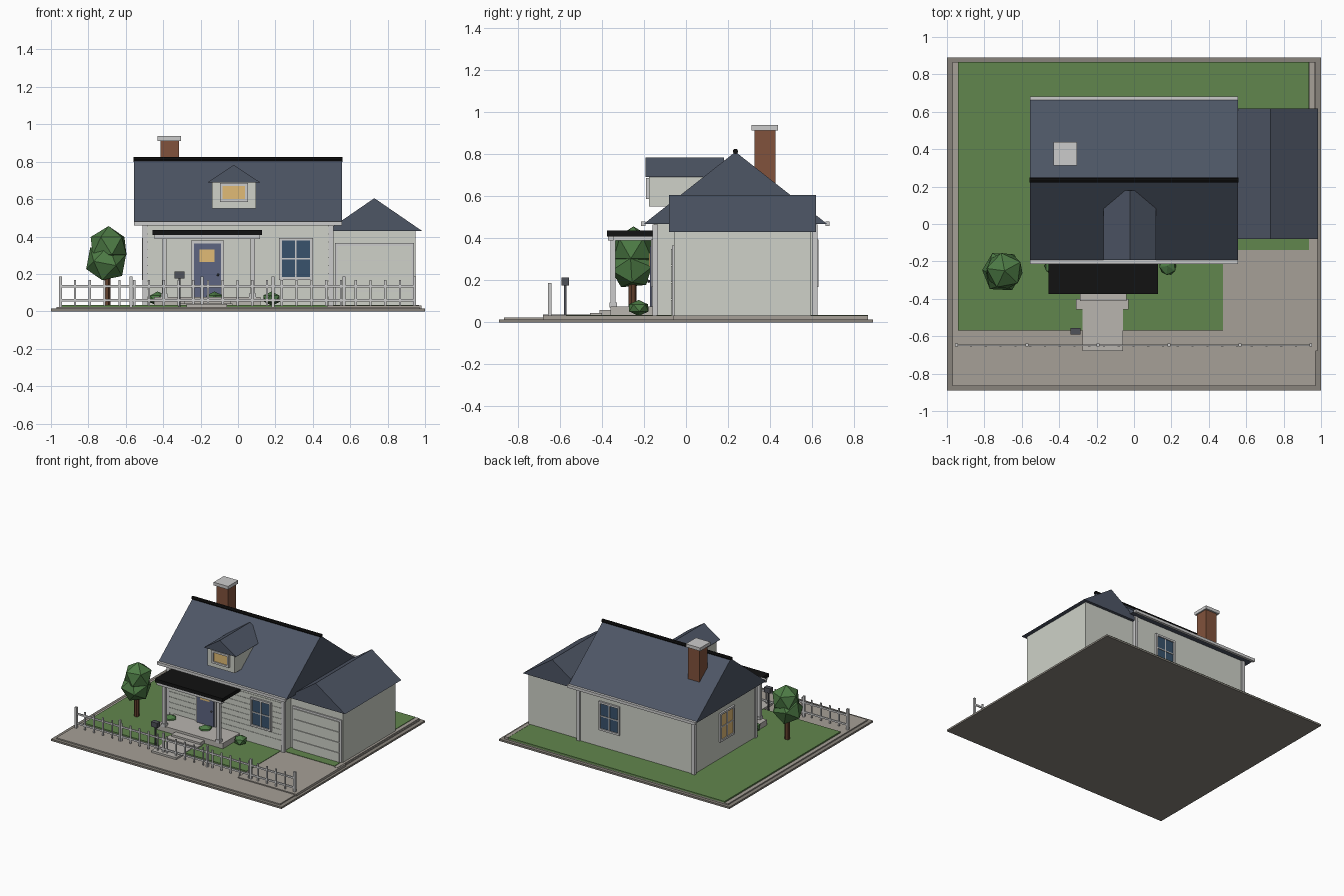
import bpy, math
from mathutils import Vector

if "Cube" in bpy.data.objects:
    bpy.data.objects.remove(bpy.data.objects["Cube"])


def mat(name, r, g, b):
    m = bpy.data.materials.new(name)
    m.diffuse_color = (r, g, b, 1)
    m.use_nodes = True
    m.node_tree.nodes["Principled BSDF"].inputs["Base Color"].default_value = m.diffuse_color
    return m


WALL = mat("wall", .62, .64, .58)
TRIM = mat("trim", .55, .55, .55)
ROOF = mat("roof", .075, .092, .13)
BLACK = mat("black", .006, .006, .006)
GRASS = mat("grass", .12, .24, .075)
PAVE = mat("paving", .38, .35, .31)
STONE = mat("stone", .25, .23, .20)
STEP = mat("step", .48, .46, .43)
BRICK = mat("brick", .22, .085, .045)
LEAF = mat("leaf", .075, .2, .06)
BARK = mat("bark", .12, .05, .025)
GLASS = mat("glass", .04, .085, .15)
GLOW = mat("lit_glass", .75, .5, .18)
DOOR = mat("door", .11, .13, .22)
DARK = mat("dark_metal", .08, .085, .1)


def mesh(name, verts, faces, m):
    me = bpy.data.meshes.new(name)
    me.from_pydata(verts, [], faces)
    me.materials.append(m)
    o = bpy.data.objects.new(name, me)
    bpy.context.collection.objects.link(o)
    return o


def box(name, x, y, z, m):
    """Box from (min, max) ranges."""
    v = [(a, b, c) for a in x for b in y for c in z]
    f = [(0, 1, 3, 2), (4, 6, 7, 5), (0, 4, 5, 1), (2, 3, 7, 6), (0, 2, 6, 4), (1, 5, 7, 3)]
    return mesh(name, v, f, m)


def gable(name, span, length, z, m, ridge_along_x=False):
    """Closed triangular prism roof; span is across the ridge."""
    mid = sum(span) / 2
    prof = [(span[0], z[0]), (span[1], z[0]), (mid, z[1])]
    v = [(t, s, h) if ridge_along_x else (s, t, h) for t in length for s, h in prof]
    f = [(0, 1, 2), (5, 4, 3), (0, 3, 4, 1), (1, 4, 5, 2), (2, 5, 3, 0)]
    if ridge_along_x:
        f = [tuple(reversed(q)) for q in f]
    return mesh(name, v, f, m)


def cyl(name, loc, r, h, m, sides=8, rot=(0, 0, 0)):
    bpy.ops.mesh.primitive_cylinder_add(vertices=sides, radius=r, depth=h, location=loc, rotation=rot)
    o = bpy.context.object
    o.name = name
    o.data.materials.append(m)
    return o


def blob(name, loc, scale, m, rot=(0, 0, 0)):
    bpy.ops.mesh.primitive_ico_sphere_add(subdivisions=1, radius=1, location=loc, rotation=rot)
    o = bpy.context.object
    o.name, o.scale = name, scale
    o.data.materials.append(m)
    return o


def window(name, center, w, h, face, glass, cross=True):
    """Framed window; face is the rotation about z (0 faces -y)."""
    def part(n, x, y, z, m):
        o = box(name + n, x, y, z, m)
        o.location, o.rotation_euler = Vector(center), (0, 0, face)
    a, b, t = w / 2, h / 2, .015
    for s, n in ((-1, "_low"), (1, "_high")):
        part("_jamb" + n, sorted((s * a, s * (a - t))), (-.014, .01), (-b, b), TRIM)
        part("_rail" + n, (-a, a), (-.014, .01), sorted((s * b, s * (b - t))), TRIM)
    part("_glass", (-a + t, a - t), (-.006, .01), (-b + t, b - t), glass)
    if cross:
        part("_mullion", (-.004, .004), (-.011, 0), (-b + t, b - t), TRIM)
        part("_crossbar", (-a + t, a - t), (-.011, 0), (-.004, .004), TRIM)


# plot
box("base_slab", (-1, 1), (-.89, .89), (0, .014), STONE)
box("pavement", (-.97, .97), (-.865, .865), (.01, .023), PAVE)
box("lawn", (-.94, .475), (-.57, .865), (.02, .034), GRASS)
box("side_lawn", (.475, .935), (-.14, .865), (.02, .034), GRASS)
box("driveway", (.475, .98), (-.68, -.06), (.012, .031), PAVE)
box("front_walk", (-.275, -.06), (-.68, -.44), (.02, .038), STEP)
box("right_curb", (.938, .968), (-.15, .865), (.02, .033), PAVE)

# main house
box("house_walls", (-.5, .5), (-.15, .615), (.02, .475), WALL)
for i in range(9):
    box(f"siding_{i}", (-.486, .486), (-.153, -.148), (.08 + i * .042, .117 + i * .042), WALL)
for x in (-.498, .498):
    for y in (-.146, .612):
        box("corner_board", (x - .013, x + .013), (y - .013, y + .013), (.02, .465), TRIM)
gable("main_roof", (-.2, .67), (-.555, .555), (.468, .81), ROOF, True)
cyl("ridge_cap", (0, .235, .812), .013, 1.12, BLACK, 8, (0, math.pi / 2, 0))
for y in (-.203, .673):
    box("gutter", (-.555, .555), (y - .01, y + .01), (.458, .48), TRIM)
box("chimney", (-.415, -.315), (.325, .425), (.6, .915), BRICK)
box("chimney_cap", (-.43, -.305), (.312, .438), (.912, .937), TRIM)

# dormer
box("dormer_walls", (-.14, .095), (-.177, .15), (.55, .695), WALL)
gable("dormer_roof", (-.162, .118), (-.193, .18), (.69, .783), ROOF)
window("dormer_window", (-.022, -.177, .635), .15, .1, 0, GLOW, False)

# house windows
window("front_window", (.31, -.153, .28), .18, .225, 0, GLASS)
window("back_window", (.23, .615, .28), .18, .225, math.pi, GLASS)
window("left_window", (-.5, .215, .28), .18, .225, -math.pi / 2, GLOW)

# front door
box("door_frame", (-.25, -.075), (-.165, -.14), (.07, .38), TRIM)
box("door", (-.235, -.09), (-.172, -.15), (.075, .362), DOOR)
box("door_window", (-.205, -.125), (-.176, -.16), (.265, .33), GLOW)
blob("door_knob", (-.107, -.177, .195), (.008, .008, .008), DARK)

# garage
box("garage_walls", (.5, .95), (-.057, .595), (.02, .435), WALL)
gable("garage_roof", (.474, .984), (-.08, .617), (.43, .605), ROOF)
box("garage_door_frame", (.518, .942), (-.066, -.05), (.025, .365), TRIM)
for i in range(4):
    box(f"garage_door_panel_{i}", (.532, .928), (-.072, -.055),
        (.03 + i * .081, .106 + i * .081), WALL)

# porch
box("porch_deck", (-.45, .12), (-.36, -.15), (.03, .076), STEP)
box("upper_step", (-.29, -.04), (-.412, -.355), (.03, .058), STEP)
box("lower_step", (-.31, -.03), (-.457, -.4), (.025, .043), STEP)
box("porch_roof", (-.457, .128), (-.375, -.15), (.408, .435), BLACK)
box("porch_beam", (-.447, .118), (-.37, -.345), (.388, .41), TRIM)
for x in (-.395, .078):
    box("porch_post", (x - .012, x + .012), (-.358, -.334), (.07, .39), TRIM)
    box("post_foot", (x - .018, x + .018), (-.364, -.328), (.07, .095), TRIM)
    box("porch_side_beam", (x - .01, x + .01), (-.345, -.15), (.388, .41), TRIM)

# shrubs and tree
for i, x in enumerate((-.43, -.125, .18)):
    blob(f"shrub_{i}", (x, -.225, .068), (.055, .05, .038), LEAF, (0, 0, i))
cyl("tree_trunk", (-.7, -.255, .12), .02, .2, BARK, 7)
blob("tree_lower_foliage", (-.705, -.255, .265), (.115, .115, .11), LEAF, (.65, 0, .2))
blob("tree_upper_foliage", (-.692, -.25, .35), (.108, .108, .106), LEAF, (0, 0, .5))

# fence
X0, X1, FY = -.95, .945, -.647
for z in (.06, .135):
    box("fence_rail", (X0, X1), (FY - .004, FY + .004), (z - .007, z + .007), TRIM)
for i in range(25):
    x = X0 + (X1 - X0) * i / 24
    box(f"picket_{i}", (x - .006, x + .006), (FY - .008, FY - .002), (.028, .168), TRIM)
for i in range(6):
    x = X0 + (X1 - X0) * i / 5
    box(f"fence_post_{i}", (x - .008, x + .008), (FY - .008, FY + .008), (.02, .186), TRIM)

# mailbox
box("mailbox_post", (-.319, -.307), (-.581, -.569), (.02, .18), DARK)
box("mailbox", (-.34, -.287), (-.592, -.555), (.175, .213), DARK)
